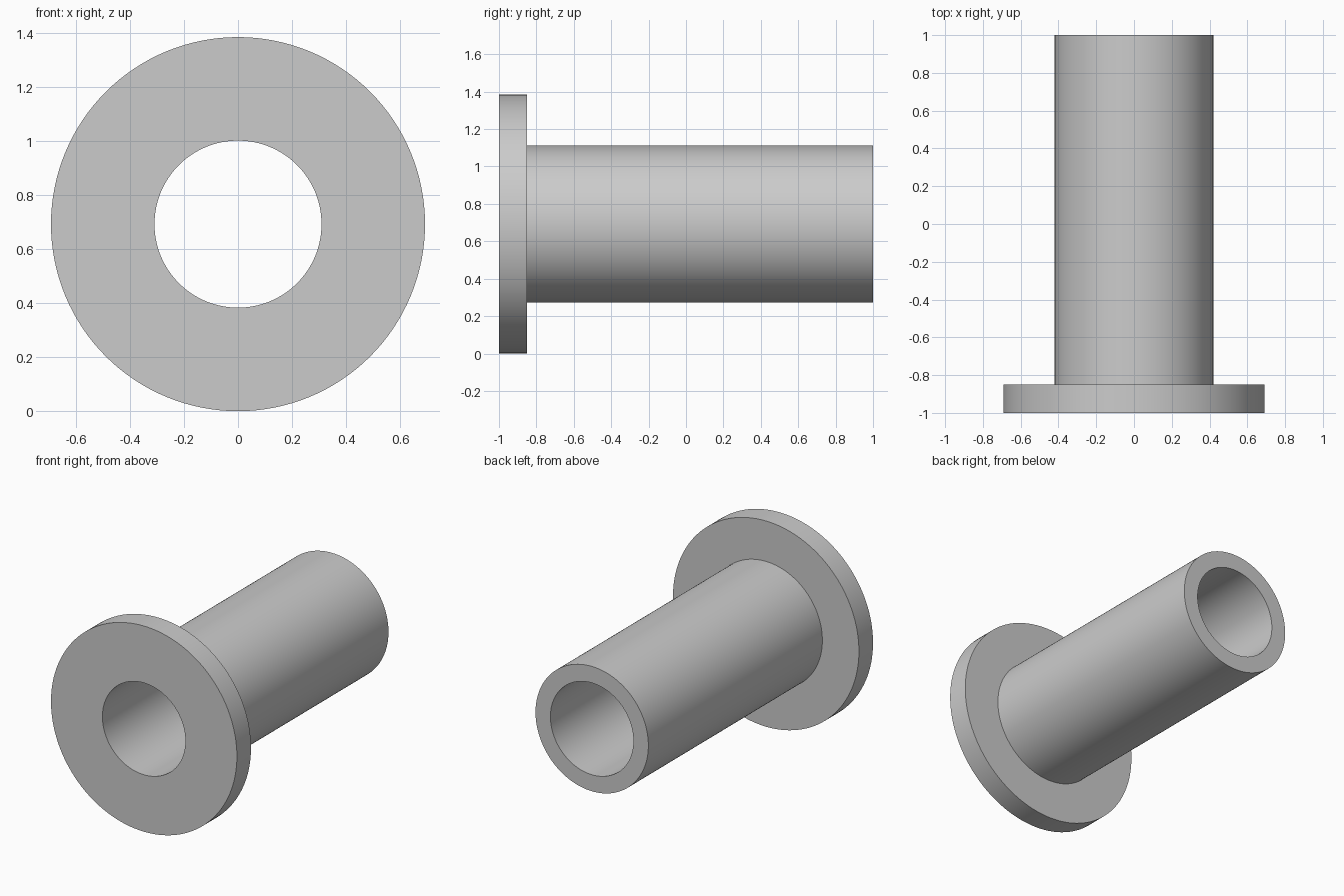
import bpy, bmesh, math
from mathutils import Matrix, Vector

cube = bpy.data.objects.get("Cube")
if cube:
    bpy.data.objects.remove(cube, do_unlink=True)

# Dimensions
FLANGE_R, TUBE_R, BORE_R = 0.692, 0.42, 0.309
FRONT, SHOULDER, BACK = -1.0, -0.85, 1.0
SEGMENTS = 128

# Plain grey
grey = bpy.data.materials.new("grey")
grey.use_nodes = True
colour = (0.6, 0.6, 0.6, 1)
grey.diffuse_color = colour
grey.node_tree.nodes["Principled BSDF"].inputs["Base Color"].default_value = colour


def lathe(name, profile, material):
    """Turn a closed (radius, y) profile around the y axis."""
    bm = bmesh.new()
    verts = [bm.verts.new((r, y, 0)) for r, y in profile]
    edges = [bm.edges.new((v, verts[(i + 1) % len(verts)])) for i, v in enumerate(verts)]
    bmesh.ops.spin(bm, geom=verts + edges, cent=(0, 0, 0), axis=(0, 1, 0),
                   angle=math.tau, steps=SEGMENTS, use_merge=True)
    bmesh.ops.remove_doubles(bm, verts=bm.verts, dist=1e-5)
    bmesh.ops.recalc_face_normals(bm, faces=bm.faces)
    bmesh.ops.transform(bm, matrix=Matrix.Translation(Vector((0, 0, FLANGE_R))), verts=bm.verts)
    mesh = bpy.data.meshes.new(name)
    bm.to_mesh(mesh)
    bm.free()
    mesh.materials.append(material)
    obj = bpy.data.objects.new(name, mesh)
    bpy.context.collection.objects.link(obj)
    bpy.ops.object.select_all(action="DESELECT")
    obj.select_set(True)
    bpy.context.view_layer.objects.active = obj
    bpy.ops.object.shade_smooth_by_angle(angle=math.radians(30))
    return obj


# Flanged sleeve with a bore running right through
lathe("flanged_bushing", [
    (BORE_R, FRONT), (FLANGE_R, FRONT), (FLANGE_R, SHOULDER),
    (TUBE_R, SHOULDER), (TUBE_R, BACK), (BORE_R, BACK),
], grey)
